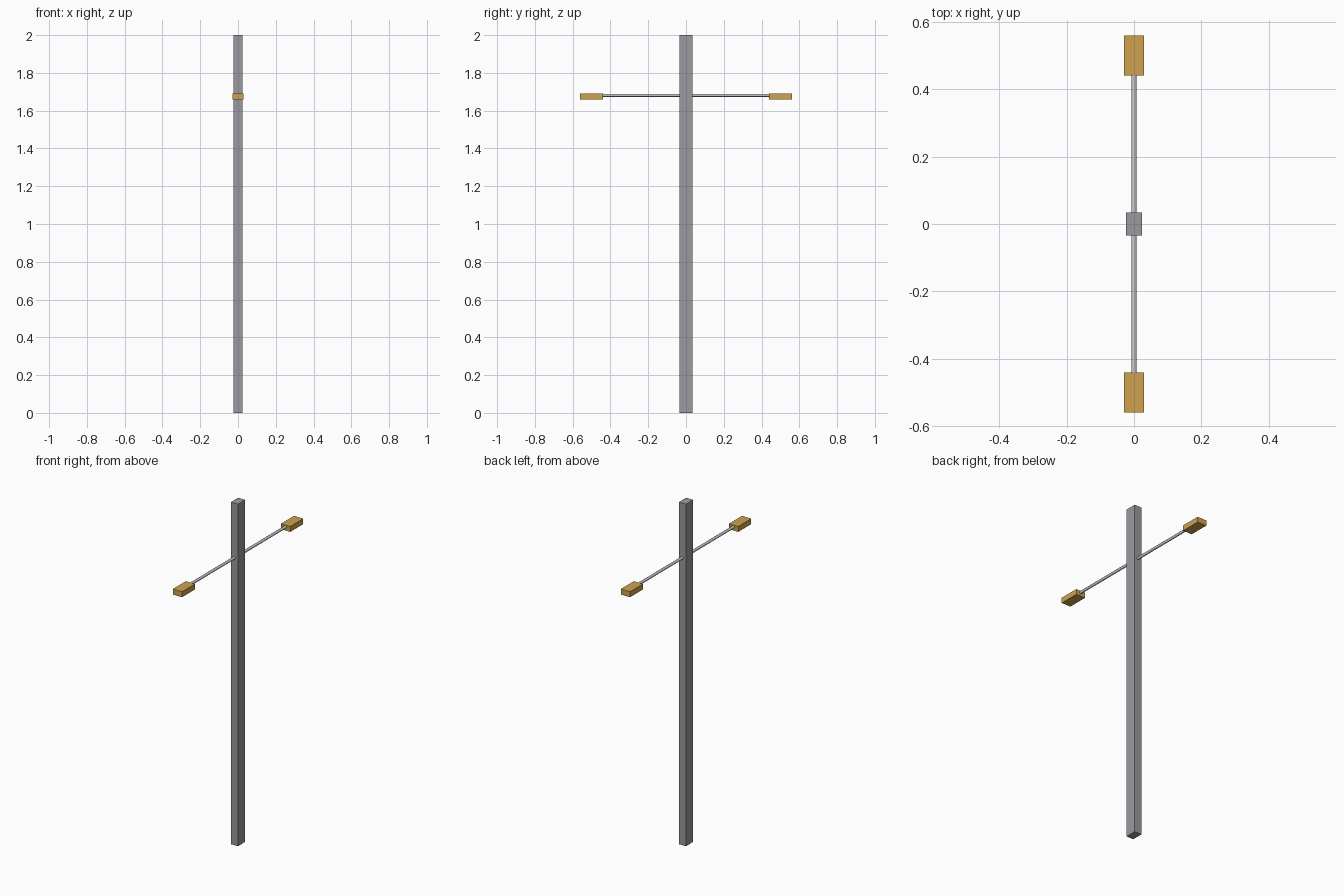
import bpy, math

if "Cube" in bpy.data.objects:
    bpy.data.objects.remove(bpy.data.objects["Cube"])

def material(name, color):
    m = bpy.data.materials.new(name)
    m.diffuse_color = color
    m.use_nodes = True
    m.node_tree.nodes["Principled BSDF"].inputs["Base Color"].default_value = m.diffuse_color
    return m

amber = material("amber", (0.62, 0.36, 0.08, 1))
dark_grey = material("dark_grey", (0.32, 0.32, 0.35, 1))

def box(name, size, center, mat):
    bpy.ops.mesh.primitive_cube_add(size=1, location=center)
    o = bpy.context.object
    o.name = name
    o.scale = size
    bpy.ops.object.transform_apply(location=False, rotation=False, scale=True)
    o.data.materials.append(mat)

# Square pole
box("pole", (0.046, 0.067, 2.0), (0, 0, 1.0), dark_grey)

for side, s in (("front", -1), ("back", 1)):
    # Lamp head
    box(side + "_lamp_head", (0.06, 0.12, 0.032), (0, s * 0.5, 1.675), amber)
    # Thin arm from the pole to the lamp head
    bpy.ops.mesh.primitive_cylinder_add(vertices=8, radius=0.008, depth=0.45,
                                        location=(0, s * 0.235, 1.681),
                                        rotation=(math.pi / 2, 0, 0))
    arm = bpy.context.object
    arm.name = side + "_arm"
    bpy.ops.object.shade_smooth_by_angle(angle=math.radians(50))
